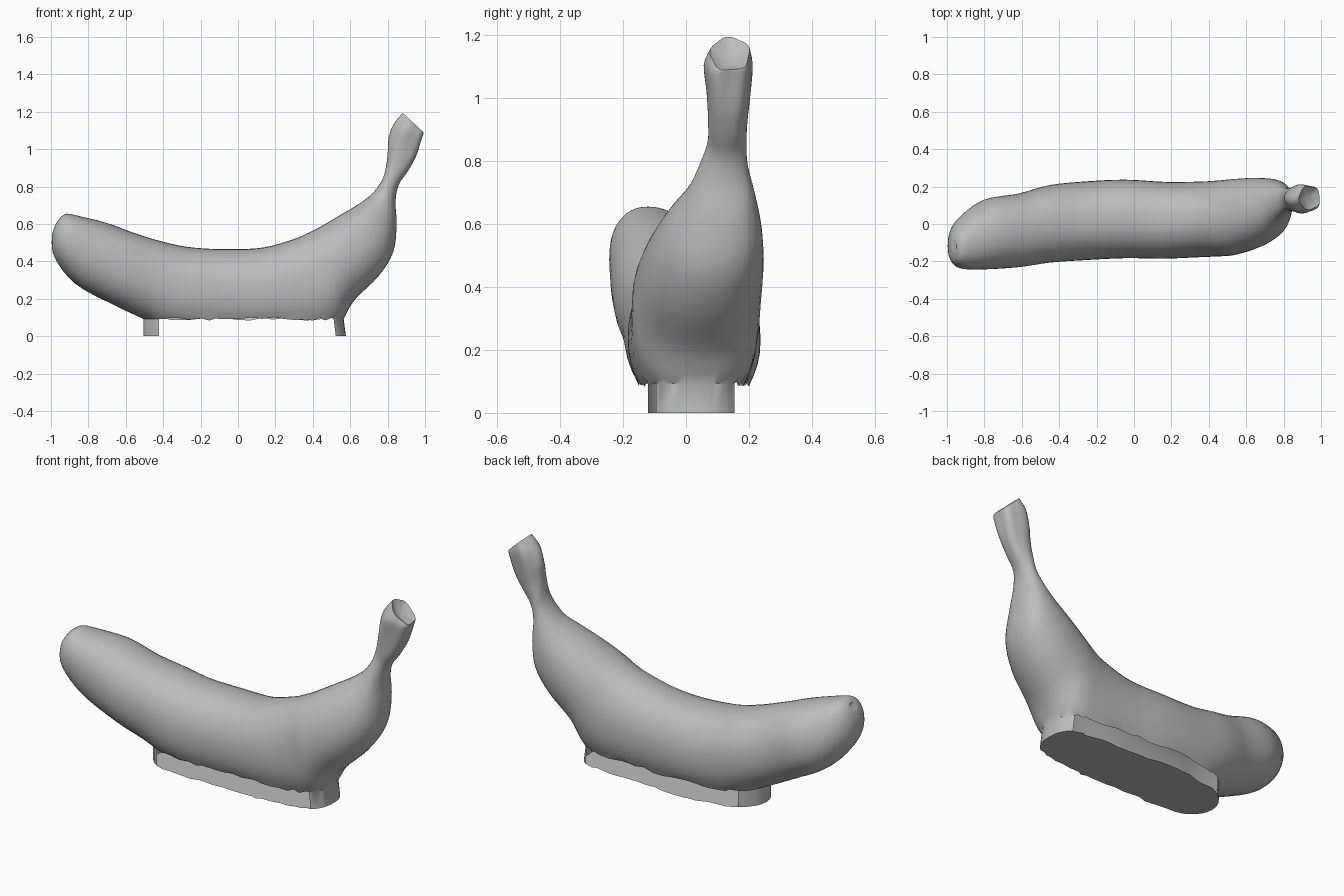
import bpy, bmesh, math, random
from mathutils import Vector

random.seed(4)
if "Cube" in bpy.data.objects:
    bpy.data.objects.remove(bpy.data.objects["Cube"])

grey = bpy.data.materials.new("plain grey")
grey.use_nodes = True
colour = (0.5, 0.5, 0.5, 1)
grey.diffuse_color = colour
grey.node_tree.nodes["Principled BSDF"].inputs["Base Color"].default_value = colour

# Rings along the fruit: upper x, z, lower x, z, centre y, half width
RINGS = [
    (-.95, .635, -.975, .60, -.12, .03),
    (-.915, .655, -.995, .53, -.12, .085),
    (-.84, .64, -.98, .42, -.10, .14),
    (-.70, .605, -.87, .28, -.055, .187),
    (-.55, .55, -.67, .17, -.033, .197),
    (-.40, .505, -.51, .095, 0, .207),
    (-.25, .475, -.34, .02, .015, .21),
    (-.05, .465, -.06, 0, .027, .21),
    (.14, .475, .2, 0, .02, .205),
    (.30, .52, .42, .01, .025, .202),
    (.37, .55, .54, .06, .03, .203),
    (.44, .585, .62, .19, .037, .203),
    (.55, .65, .75, .32, .06, .187),
    (.65, .71, .83, .45, .085, .155),
    (.72, .765, .848, .6, .11, .11),
    (.77, .835, .842, .72, .12, .077),
    (.79, .9, .86, .81, .13, .062),
    (.80, .98, .91, .88, .132, .064),
    (.805, 1.06, .96, .965, .135, .072),
    (.83, 1.13, .995, 1.07, .135, .08),
    (.88, 1.195, .997, 1.085, .14, .065),
]
SIDES, STEPS = 40, 4


def spline(rows, steps):
    """Catmull-Rom interpolation of whole rows."""
    out = []
    for i in range(len(rows) - 1):
        a, b, c, d = (rows[max(0, min(len(rows) - 1, i + k))] for k in (-1, 0, 1, 2))
        for s in range(steps):
            t = s / steps
            out.append([q + .5 * t * (r - p + t * (2*p - 5*q + 4*r - w + t * (3*(q - r) + w - p)))
                        for p, q, r, w in zip(a, b, c, d)])
    return out + [list(rows[-1])]


def rounded(v):
    return math.copysign(abs(v) ** .92, v)


def finish(bm, name):
    mesh = bpy.data.meshes.new(name)
    bm.to_mesh(mesh)
    bm.free()
    mesh.materials.append(grey)
    obj = bpy.data.objects.new(name, mesh)
    bpy.context.collection.objects.link(obj)
    bpy.ops.object.select_all(action="DESELECT")
    obj.select_set(True)
    bpy.context.view_layer.objects.active = obj
    bpy.ops.object.shade_smooth_by_angle(angle=math.radians(40))


# Fruit skin, lofted from ring to ring
bm = bmesh.new()
loops = []
for tx, tz, lx, lz, cy, hw in spline(RINGS, STEPS):
    mid = Vector(((tx + lx) / 2, cy, (tz + lz) / 2))
    up = Vector(((tx - lx) / 2, 0, (tz - lz) / 2))
    stem = max(0, min(1, (mid.z - .85) / .2))
    loop = []
    for k in range(SIDES):
        a = math.tau * k / SIDES
        ridge = 1 + .05 * stem * math.cos(5 * a + 6 * mid.z) - .05 * stem
        loop.append(bm.verts.new(mid + (up * rounded(math.cos(a))
                    + Vector((0, hw * rounded(math.sin(a)), 0))) * ridge))
    loops.append(loop)
for p, q in zip(loops, loops[1:]):
    for k in range(SIDES):
        n = (k + 1) % SIDES
        bm.faces.new((p[k], p[n], q[n], q[k]))

# Blossom tip and sunken stem end
for loop, sink in ((loops[0], Vector((.01, 0, -.005))), (loops[-1], Vector((-.025, 0, -.03)))):
    centre = bm.verts.new(sum((v.co for v in loop), Vector()) / SIDES + sink)
    for k in range(SIDES):
        bm.faces.new((loop[k], loop[(k + 1) % SIDES], centre))
bmesh.ops.recalc_face_normals(bm, faces=bm.faces)

# Open the underside
bmesh.ops.bisect_plane(bm, geom=bm.verts[:] + bm.edges[:] + bm.faces[:],
                       plane_co=(0, 0, .093), plane_no=(0, 0, 1), clear_inner=True)
rim = [e for e in bm.edges if e.is_boundary]
rim_verts = {v for e in rim for v in e.verts}
middle = sum((v.co for v in rim_verts), Vector()) / len(rim_verts)
outline = sorted((v.co.copy() for v in rim_verts),
                 key=lambda c: math.atan2((c.y - middle.y) * 3, c.x - middle.x))

# Skirts joining the skin to the base at both ends
ends = [e for e in rim if all(v.co.x > .50 or v.co.x < -.41 for v in e.verts)]
made = bmesh.ops.extrude_edge_only(bm, edges=ends)["geom"]
for v in made:
    if isinstance(v, bmesh.types.BMVert):
        v.co.z = 0
        v.co.x += .012 if v.co.x > 0 else 0

# Ragged torn rim
for v in rim_verts:
    if -.41 < v.co.x < .5:
        v.co.z += random.uniform(-.01, .008)
bmesh.ops.recalc_face_normals(bm, faces=bm.faces)
finish(bm, "fruit_skin")

# Thin ragged base sheet
bm = bmesh.new()
points = []
for c in outline:
    inside = -.41 < c.x < .5
    pull = random.uniform(.92, 1.02) if inside else 1
    shift = 0 if inside or c.x < 0 else .012
    points.append(bm.verts.new((c.x + shift, middle.y + (c.y - middle.y) * pull, 0)))
bm.faces.new(points)
bmesh.ops.triangulate(bm, faces=bm.faces[:])
for f in bm.faces:
    f.normal_update()
    if f.normal.z > 0:
        f.normal_flip()
finish(bm, "base_sheet")
